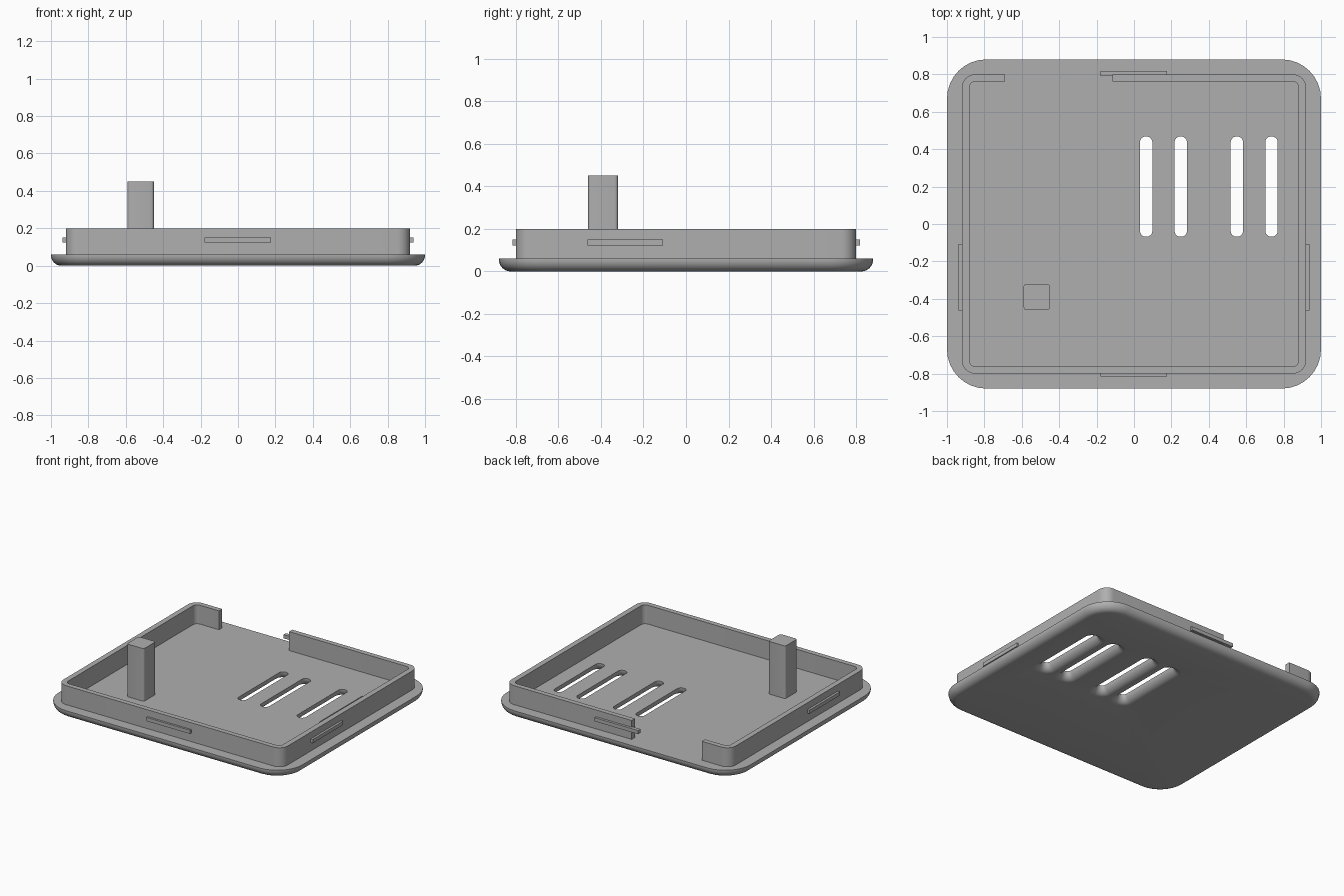
import bpy, bmesh, math

if "Cube" in bpy.data.objects:
    bpy.data.objects.remove(bpy.data.objects["Cube"], do_unlink=True)

GREY = (0.43, 0.43, 0.43, 1)
grey = bpy.data.materials.new("plain grey")
grey.use_nodes = True
grey.diffuse_color = GREY
grey.node_tree.nodes["Principled BSDF"].inputs["Base Color"].default_value = GREY

FLOOR, RIM = 0.06, 0.2     # plate top and wall top
FILLET = 0.056


def rounded_rect(cx, cy, hx, hy, r, steps=8):
    """Counter-clockwise outline, starting at the +x +y corner."""
    pts = []
    for k, (sx, sy) in enumerate([(1, 1), (-1, 1), (-1, -1), (1, -1)]):
        for i in range(steps + 1):
            a = math.pi / 2 * (k + i / steps)
            pts.append((cx + sx * (hx - r) + r * math.cos(a),
                        cy + sy * (hy - r) + r * math.sin(a)))
    return pts


def ring(bm, pts, z):
    return [bm.verts.new((x, y, z)) for x, y in pts]


def bridge(bm, a, b, closed=True):
    n = len(a)
    for i in range(n if closed else n - 1):
        j = (i + 1) % n
        bm.faces.new((a[i], a[j], b[j], b[i]))


def fill(bm, loops):
    """Flat face bounded by the first loop, with the rest as holes."""
    edges = []
    for loop in loops:
        for i, v in enumerate(loop):
            w = loop[(i + 1) % len(loop)]
            edges.append(bm.edges.get((v, w)) or bm.edges.new((v, w)))
    bmesh.ops.triangle_fill(bm, edges=edges, use_beauty=True)


def finish(bm, name):
    bmesh.ops.recalc_face_normals(bm, faces=bm.faces[:])
    mesh = bpy.data.meshes.new(name)
    bm.to_mesh(mesh)
    bm.free()
    mesh.materials.append(grey)
    ob = bpy.data.objects.new(name, mesh)
    bpy.context.collection.objects.link(ob)
    bpy.ops.object.select_all(action="DESELECT")
    ob.select_set(True)
    bpy.context.view_layer.objects.active = ob
    bpy.ops.object.shade_smooth_by_angle(angle=math.radians(35))
    return ob


def box(name, x0, x1, y0, y1, z0, z1):
    bm = bmesh.new()
    bmesh.ops.create_cube(bm, size=1)
    for v in bm.verts:
        v.co.x = x1 if v.co.x > 0 else x0
        v.co.y = y1 if v.co.y > 0 else y0
        v.co.z = z1 if v.co.z > 0 else z0
    return finish(bm, name)


# Base plate: rounded underside, four vent slots that flare downwards
bm = bmesh.new()


def filleted_side(cx, cy, hx, hy, r, sign, steps=8):
    """Wall from the top down through a quarter-round; returns top and bottom loops."""
    top = last = ring(bm, rounded_rect(cx, cy, hx, hy, r), FLOOR)
    for i in range(steps + 1):
        a = math.pi / 2 * i / steps
        d = sign * FILLET * (1 - math.cos(a))
        level = ring(bm, rounded_rect(cx, cy, hx + d, hy + d, r + d),
                     FILLET * (1 - math.sin(a)))
        bridge(bm, last, level)
        last = level
    return top, last


sides = [filleted_side(0, 0, 1, 0.88, 0.21, -1)]
for x in (0.065, 0.25, 0.55, 0.735):
    sides.append(filleted_side(x, 0.2, 0.033, 0.268, 0.031, 1))
fill(bm, [s[0] for s in sides])
fill(bm, [s[1] for s in sides])
finish(bm, "base_plate")

# Upright rim wall, open along part of the back
GAP_LEFT, GAP_RIGHT = -0.69, -0.115
bm = bmesh.new()


def wall_path(hx, hy, r):
    pts = rounded_rect(0, 0, hx, hy, r)
    n = len(pts) // 4
    return [(GAP_LEFT, hy)] + pts[n:] + pts[:n] + [(GAP_RIGHT, hy)]


outer, inner = wall_path(0.92, 0.8, 0.07), wall_path(0.88, 0.763, 0.033)
ot, ob_ = ring(bm, outer, RIM), ring(bm, outer, FLOOR)
it, ib = ring(bm, inner, RIM), ring(bm, inner, FLOOR)
bridge(bm, ot, ob_, False)
bridge(bm, it, ib, False)
bridge(bm, ot, it, False)
for i in (0, -1):
    bm.faces.new((ot[i], ob_[i], ib[i], it[i]))
finish(bm, "rim_wall")

# Support post with softened vertical edges
bm = bmesh.new()
outline = rounded_rect(-0.52, -0.39, 0.07, 0.07, 0.015, 4)
top, foot = ring(bm, outline, 0.45), ring(bm, outline, FLOOR)
bridge(bm, top, foot)
bm.faces.new(top)
finish(bm, "support_post")

# Snap ridges on the outside of the wall
Z0, Z1 = 0.123, 0.15
box("front_snap_ridge", -0.18, 0.177, -0.815, -0.8, Z0, Z1)
box("back_snap_ridge", -0.18, 0.177, 0.79, 0.818, Z0, Z1)
box("left_snap_ridge", 0.92, 0.937, -0.463, -0.108, Z0, Z1)
box("right_snap_ridge", -0.937, -0.92, -0.463, -0.108, Z0, Z1)
